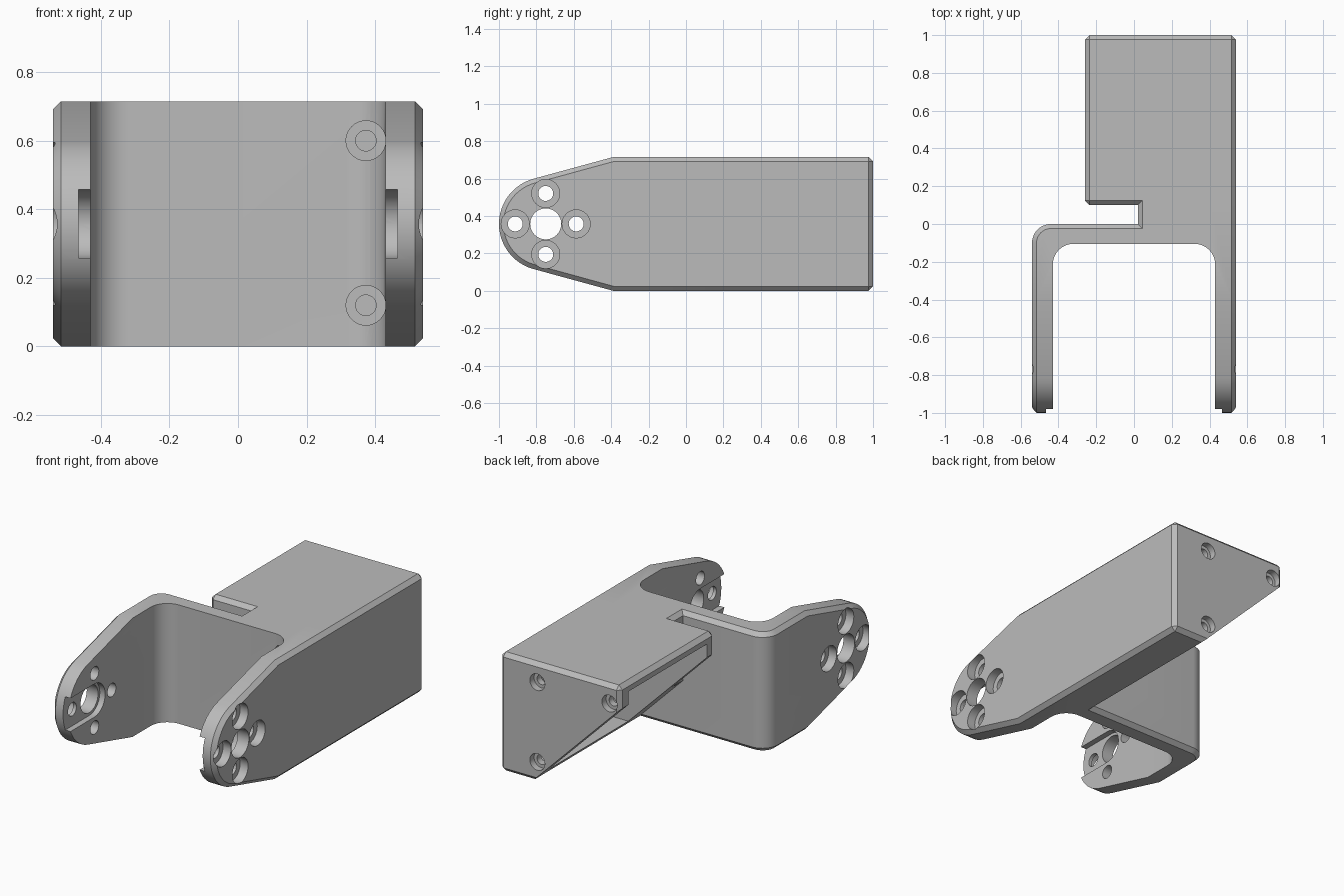
import bpy, bmesh, math
from mathutils import Vector

cube = bpy.data.objects.get("Cube")
if cube:
    bpy.data.objects.remove(cube, do_unlink=True)

H = 0.715          # overall height
W = 0.54           # half width
MID = H / 2
PIVOT = -0.75      # y of the arm pivots
CH = 0.024         # chamfer size

grey = bpy.data.materials.new("light_grey")
grey.use_nodes = True
colour = (0.5, 0.5, 0.5, 1)
grey.diffuse_color = colour
grey.node_tree.nodes["Principled BSDF"].inputs["Base Color"].default_value = colour

AXES = {"x": lambda u, v, t: (t, u, v),
        "y": lambda u, v, t: (u, t, v),
        "z": lambda u, v, t: (u, v, t)}


def near(edge, axis, value):
    return all(abs(v.co[axis] - value) < 1e-4 for v in edge.verts)


def prism(name, points, axis, lo, hi, chamfer=None, round_edge=None):
    """Extrude a flat outline along an axis, then round and chamfer chosen edges."""
    bm = bmesh.new()
    face = bm.faces.new([bm.verts.new(AXES[axis](u, v, lo)) for u, v in points])
    shift = Vector(AXES[axis](0, 0, hi - lo))
    grown = bmesh.ops.extrude_face_region(bm, geom=[face], use_keep_orig=True)["geom"]
    bmesh.ops.translate(bm, vec=shift, verts=[g for g in grown if isinstance(g, bmesh.types.BMVert)])
    bmesh.ops.recalc_face_normals(bm, faces=bm.faces)
    for rule, size, steps in ((round_edge, 0.1, 10), (chamfer, CH, 1)):
        if rule:
            edges = [e for e in bm.edges if e.calc_face_angle(0) > 0.7 and rule(e)]
            bmesh.ops.bevel(bm, geom=edges, offset=size, segments=steps, profile=0.5,
                            affect="EDGES", clamp_overlap=False)
    bmesh.ops.recalc_face_normals(bm, faces=bm.faces)
    mesh = bpy.data.meshes.new(name)
    bm.to_mesh(mesh)
    bm.free()
    mesh.materials.append(grey)
    obj = bpy.data.objects.new(name, mesh)
    bpy.context.collection.objects.link(obj)
    return obj


def arc(cu, cv, r, a0, a1, n):
    angles = [math.radians(a0 + (a1 - a0) * i / n) for i in range(n + 1)]
    return [(cu + r * math.cos(a), cv + r * math.sin(a)) for a in angles]


def rod(name, u, v, r, axis, lo, hi):
    return prism(name, arc(u, v, r, 0, 348.75, 31), axis, lo, hi)


def combine(target, tool, operation):
    mod = target.modifiers.new(operation.lower(), "BOOLEAN")
    mod.operation, mod.solver, mod.object = operation, "EXACT", tool
    bpy.context.view_layer.objects.active = target
    bpy.ops.object.modifier_apply(modifier=mod.name)
    bpy.data.objects.remove(tool, do_unlink=True)


def arm_profile(back):
    return ([(back, 0), (back, H), (-0.39, H)]
            + arc(PIVOT, MID, 0.25, 105.3, 254.7, 24) + [(-0.39, 0)])


# Fork with the rounded outer corner
bracket = prism("bracket", arm_profile(0), "x", -W, 0.34,
                chamfer=lambda e: not near(e, 0, 0.34),
                round_edge=lambda e: near(e, 0, -W) and near(e, 1, 0))

# Long side wall that carries one fork arm into the housing
side_wall = prism("side_wall", arm_profile(0.5), "x", 0.33, W,
                  chamfer=lambda e: not near(e, 0, 0.33) and not near(e, 1, 0.5))

# Housing with a sloping underside
housing = prism("housing", [(W, 0), (W, H), (-0.26, H), (-0.26, 0.58), (0.32, 0)], "y", 0.1, 1,
                chamfer=lambda e: not all(v.co.x < 0.33 and v.co.z < 0.6 for v in e.verts))

# Bridge between fork and housing, beside the slot
bridge = prism("bridge", [(0.4, 0), (0.4, H), (0.02, H), (0.02, 0.3), (0.32, 0)], "y", -0.05, 0.3,
               chamfer=lambda e: near(e, 0, 0.02) and near(e, 2, H))

for part in (side_wall, housing, bridge):
    combine(bracket, part, "UNION")

cutters = []
# Space between the arms
cutters.append(prism("fork_gap", [(-0.43, -1.2), (0.43, -1.2)]
                     + arc(0.32, -0.215, 0.11, 0, 90, 10)
                     + arc(-0.32, -0.215, 0.11, 90, 180, 10), "z", -0.1, H + 0.1))
# Hollow of the housing, open on the sloping side
cutters.append(prism("hollow", [(-0.5, 0.17), (0.43, 0.17), (0.43, 0.92), (-0.5, 0.92)],
                     "z", 0.055, 0.66))

# Pivot holes, counterbored screw holes and inner grooves of both arms
for side in (-1, 1):
    def span(a, b):
        return sorted((side * a, side * b))
    cutters.append(rod("pivot_hole", PIVOT, MID, 0.083, "x", *span(0.4, 0.6)))
    for k in range(4):
        a = k * math.pi / 2
        u, v = PIVOT + 0.163 * math.cos(a), MID + 0.163 * math.sin(a)
        cutters.append(rod("screw_hole", u, v, 0.04, "x", *span(0.4, 0.6)))
        cutters.append(rod("counterbore", u, v, 0.075, "x", *span(0.487, 0.6)))
    groove = [(-1.1, MID + 0.1), (-1.1, MID - 0.1)] + arc(PIVOT, MID, 0.1, -90, 90, 14)
    cutters.append(prism("groove", groove, "x", *span(0.4, 0.465)))

# Screw holes in the fork web and in the back plate
for z in (0.12, 0.6):
    cutters.append(rod("web_hole", 0.373, z, 0.03, "y", -0.2, 0.3))
    cutters.append(rod("web_counterbore", 0.373, z, 0.058, "y", -0.25, -0.045))
for x, z in ((0.29, 0.12), (0.29, 0.6), (-0.19, 0.6)):
    cutters.append(rod("back_hole", x, z, 0.03, "y", 0.85, 1.1))
    cutters.append(rod("back_counterbore", x, z, 0.05, "y", 0.96, 1.1))

for cutter in cutters:
    combine(bracket, cutter, "DIFFERENCE")

bpy.ops.object.select_all(action="DESELECT")
bracket.select_set(True)
bpy.context.view_layer.objects.active = bracket
bpy.ops.object.shade_smooth_by_angle(angle=math.radians(25))
